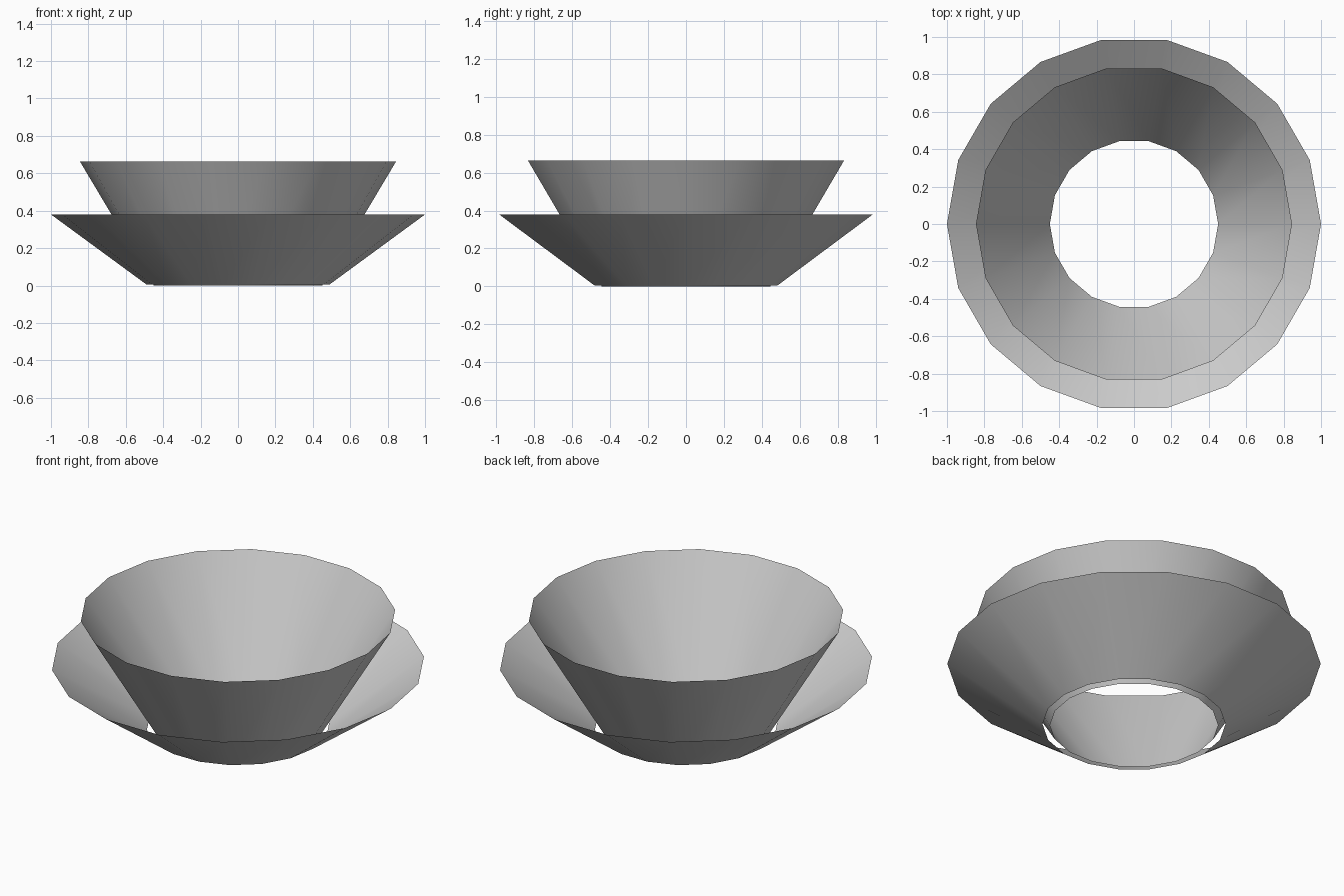
import bpy, bmesh
from math import cos, sin, tau

if "Cube" in bpy.data.objects:
    bpy.data.objects.remove(bpy.data.objects["Cube"])

SIDES = 18


def open_cone(name, r_low, z_low, r_high, z_high):
    """Thin flared ring, open at both ends, smooth shaded."""
    bm = bmesh.new()
    rings = [[bm.verts.new((r * cos(tau * i / SIDES), r * sin(tau * i / SIDES), z))
              for i in range(SIDES)]
             for r, z in ((r_low, z_low), (r_high, z_high))]
    for i in range(SIDES):
        j = (i + 1) % SIDES
        face = bm.faces.new((rings[0][i], rings[0][j], rings[1][j], rings[1][i]))
        face.smooth = True
    mesh = bpy.data.meshes.new(name)
    bm.to_mesh(mesh)
    bm.free()
    obj = bpy.data.objects.new(name, mesh)
    bpy.context.collection.objects.link(obj)
    return obj


# Wide, shallow outer flare
open_cone("outer_flare", 0.49, 0.006, 1.0, 0.38)
# Steeper, taller inner flare
open_cone("inner_flare", 0.45, 0.0, 0.845, 0.663)
